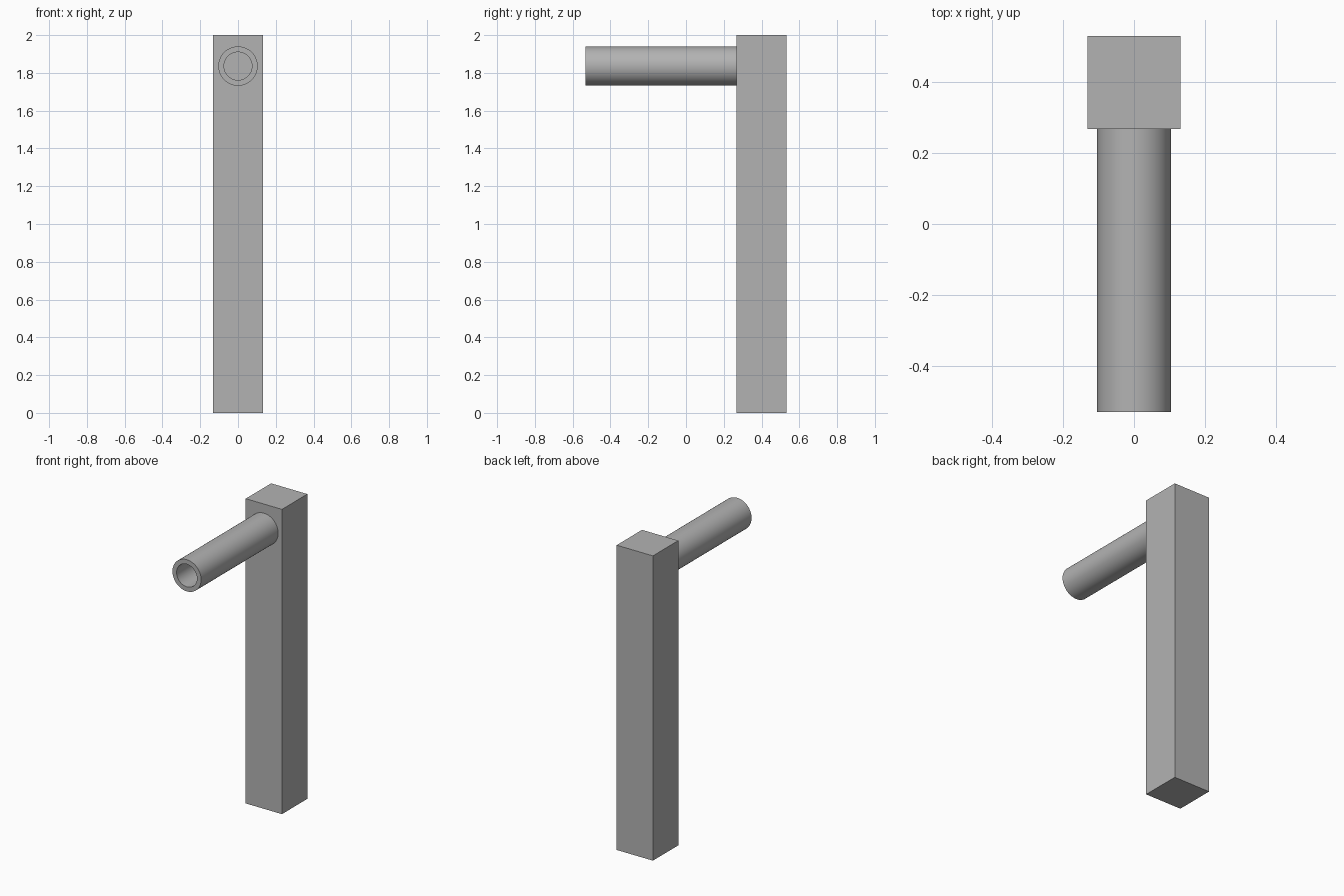
import bpy, bmesh
from math import radians
from mathutils import Matrix, Vector

cube = bpy.data.objects.get("Cube")
if cube:
    bpy.data.objects.remove(cube, do_unlink=True)

# Single plain grey finish
grey = bpy.data.materials.new("plain grey")
grey.use_nodes = True
colour = (0.45, 0.45, 0.45, 1)
grey.diffuse_color = colour
grey.node_tree.nodes["Principled BSDF"].inputs["Base Color"].default_value = colour


def finish(name, bm):
    """Turn a bmesh into a grey object with sharp edges kept."""
    bmesh.ops.recalc_face_normals(bm, faces=bm.faces)
    mesh = bpy.data.meshes.new(name)
    bm.to_mesh(mesh)
    bm.free()
    mesh.materials.append(grey)
    obj = bpy.data.objects.new(name, mesh)
    bpy.context.collection.objects.link(obj)
    bpy.ops.object.select_all(action="DESELECT")
    obj.select_set(True)
    bpy.context.view_layer.objects.active = obj
    bpy.ops.object.shade_smooth_by_angle(angle=radians(30))
    return obj


WIDTH, HEIGHT, HALF_DEPTH = 0.263, 2.0, 0.531
post_front = HALF_DEPTH - WIDTH

# Square upright post
bm = bmesh.new()
bmesh.ops.create_cube(bm, size=1, matrix=Matrix.Translation(
    (0, HALF_DEPTH - WIDTH / 2, HEIGHT / 2)) @ Matrix.Diagonal((WIDTH, WIDTH, HEIGHT, 1)))
finish("post", bm)

# Hollow tube: a wall section lathed around the horizontal axis
OUTER, INNER, AXIS_Z = 0.104, 0.074, 1.836
section = [(INNER, post_front), (INNER, -HALF_DEPTH),
           (OUTER, -HALF_DEPTH), (OUTER, post_front)]
bm = bmesh.new()
verts = [bm.verts.new((r, y, AXIS_Z)) for r, y in section]
edges = [bm.edges.new(pair) for pair in zip(verts, verts[1:])]
bmesh.ops.spin(bm, geom=verts + edges, cent=Vector((0, 0, AXIS_Z)),
               axis=Vector((0, 1, 0)), angle=radians(360), steps=64,
               use_merge=True)
bmesh.ops.remove_doubles(bm, verts=bm.verts, dist=0.0001)
finish("tube", bm)
